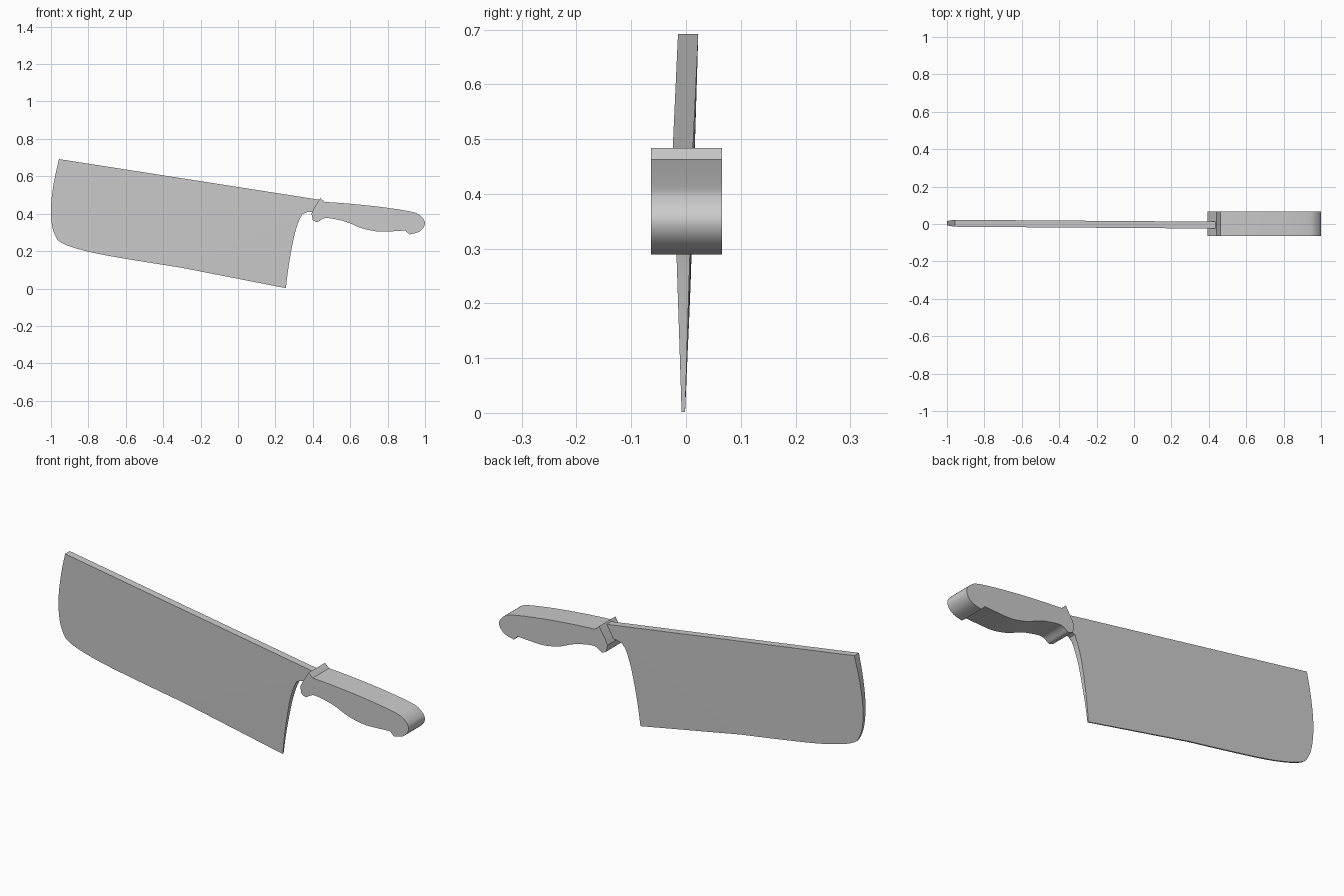
import bpy
import bmesh
from mathutils import Vector

cube = bpy.data.objects.get("Cube")
if cube:
    bpy.data.objects.remove(cube, do_unlink=True)

steel = bpy.data.materials.new("light_grey")
steel.use_nodes = True
grey = (0.6, 0.6, 0.6, 1)
steel.diffuse_color = grey
steel.node_tree.nodes["Principled BSDF"].inputs["Base Color"].default_value = grey


def smooth_run(points, steps=4):
    """Catmull-Rom curve through the points, ends included."""
    pts = [Vector(p) for p in points]
    pts = [pts[0]] + pts + [pts[-1]]
    out = []
    for a, b, c, d in zip(pts, pts[1:], pts[2:], pts[3:]):
        for i in range(steps):
            t = i / steps
            out.append((2 * b + (c - a) * t + (2 * a - 5 * b + 4 * c - d) * t ** 2
                        + (3 * b - a - 3 * c + d) * t ** 3) / 2)
    return out + [pts[-1]]


def slab(name, outline, side_y, side_faces):
    """Outline in x and z, given two sides and a rim; side_y returns back and front y."""
    bm = bmesh.new()
    rows = [[], []]
    for p in outline:
        for row, y in zip(rows, side_y(p)):
            row.append(bm.verts.new((p.x, y, p.y)))
    for face in side_faces:
        for row in rows:
            bm.faces.new([row[i] for i in face])
    n = len(outline)
    rim = [bm.faces.new((rows[0][i], rows[0][(i + 1) % n],
                         rows[1][(i + 1) % n], rows[1][i])) for i in range(n)]
    bmesh.ops.recalc_face_normals(bm, faces=bm.faces)
    rim_ids = {f.index for f in rim if bm.faces.index_update() is None}
    mesh = bpy.data.meshes.new(name)
    bm.to_mesh(mesh)
    bm.free()
    obj = bpy.data.objects.new(name, mesh)
    bpy.context.collection.objects.link(obj)
    mesh.materials.append(steel)
    bpy.ops.object.select_all(action='DESELECT')
    obj.select_set(True)
    bpy.context.view_layer.objects.active = obj
    bpy.ops.object.shade_smooth_by_angle(angle=0.5)
    for poly in mesh.polygons:
        if len(poly.vertices) > 4:
            poly.use_smooth = False
    return obj


# Blade: wedge thinning from spine to cutting edge, with a crease to the heel
tip = smooth_run([(-0.957, 0.692), (-0.981, 0.586), (-0.997, 0.48), (-1, 0.40),
                  (-0.993, 0.33), (-0.976, 0.28), (-0.95, 0.248), (-0.874, 0.217),
                  (-0.74, 0.184), (-0.527, 0.147), (-0.307, 0.112)])
edge = smooth_run([(-0.307, 0.112), (-0.03, 0.058), (0.256, 0.002)])[1:]
heel = smooth_run([(0.256, 0.002), (0.27, 0.115), (0.297, 0.265),
                   (0.323, 0.355), (0.345, 0.398)])[1:]
neck = [Vector(p) for p in ((0.372, 0.409), (0.42, 0.412), (0.44, 0.474))]
blade_outline = tip + edge + heel + neck


def blade_sides(p):
    spine_z = 0.542 - 0.1565 * p.x
    half = 0.0185 - 0.0165 * (spine_z - p.y) / 0.54
    if p.x > 0.34:
        half = 0.0185
    middle = -0.003 - 0.0072 * p.x
    return middle + half, middle - half


crease = len(tip) - 1
root = len(tip + edge + heel) - 1
upper = list(range(crease + 1)) + list(range(root, len(blade_outline)))
lower = list(range(crease, root + 1))
slab("blade", blade_outline, blade_sides, [upper, lower])

# Handle with raised guard, finger grips and hooked butt
guard = [Vector(p) for p in ((0.393, 0.40), (0.404, 0.425), (0.44, 0.484))]
back = smooth_run([(0.463, 0.463), (0.553, 0.457), (0.676, 0.446), (0.81, 0.43),
                   (0.93, 0.41), (0.972, 0.392), (0.998, 0.36), (0.993, 0.328),
                   (0.965, 0.302), (0.917, 0.289)])
belly = smooth_run([(0.895, 0.31), (0.826, 0.306), (0.745, 0.305), (0.66, 0.323),
                    (0.596, 0.35), (0.543, 0.366), (0.479, 0.377), (0.452, 0.372),
                    (0.425, 0.356), (0.4, 0.366)])
handle_outline = guard + back + belly
slab("handle", handle_outline, lambda p: (0.066, -0.064),
     [list(range(len(handle_outline)))])
